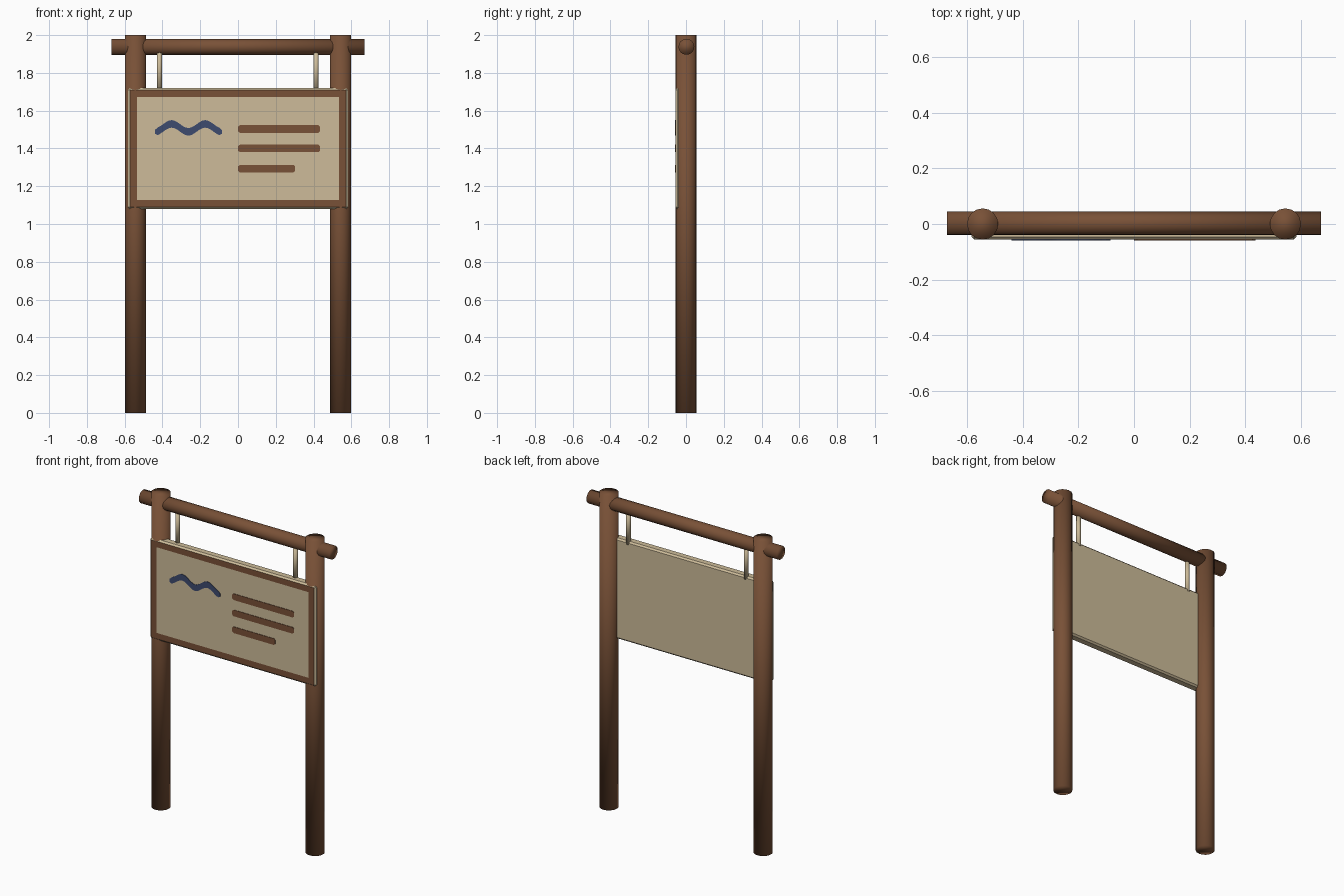
import bpy, bmesh, math
from mathutils import Matrix, Vector

old = bpy.data.objects.get("Cube")
if old:
    bpy.data.objects.remove(old, do_unlink=True)


def material(name, rgb):
    m = bpy.data.materials.new(name)
    m.use_nodes = True
    m.diffuse_color = (*rgb, 1)
    m.node_tree.nodes["Principled BSDF"].inputs["Base Color"].default_value = (*rgb, 1)
    return m


BROWN = material("brown wood", (0.19, 0.082, 0.038))
CREAM = material("cream board", (0.61, 0.50, 0.32))
BLUE = material("dark blue paint", (0.047, 0.069, 0.156))


def finish(bm, name, *mats):
    me = bpy.data.meshes.new(name)
    bmesh.ops.recalc_face_normals(bm, faces=bm.faces)
    bm.to_mesh(me)
    bm.free()
    for m in mats:
        me.materials.append(m)
    ob = bpy.data.objects.new(name, me)
    bpy.context.collection.objects.link(ob)
    return ob


def rod(name, start, end, radius, mat, sides=16):
    """Closed round pole between two points, softly shaded over its ends."""
    a, b = Vector(start), Vector(end)
    turn = (b - a).to_track_quat('Z', 'Y').to_matrix().to_4x4()
    bm = bmesh.new()
    bmesh.ops.create_cone(bm, cap_ends=True, segments=sides, radius1=radius,
                          radius2=radius, depth=(b - a).length,
                          matrix=Matrix.Translation((a + b) / 2) @ turn)
    for f in bm.faces:
        f.smooth = True
    return finish(bm, name, mat)


FRONT = -0.056      # front face of the board


def painted_strip(name, stations, mat, thick=0.003):
    """Thin plate on the board; stations are (x, z, half height)."""
    bm = bmesh.new()
    rows = [[bm.verts.new((x, FRONT - thick, z + s * h)) for s in (-1, 1)]
            for x, z, h in stations]
    for p, q in zip(rows, rows[1:]):
        bm.faces.new((p[0], q[0], q[1], p[1]))
    ext = bmesh.ops.extrude_face_region(bm, geom=bm.faces[:])
    for v in ext["geom"]:
        if isinstance(v, bmesh.types.BMVert):
            v.co.y = FRONT + thick
    return finish(bm, name, mat)


# Posts and crossbeam
for side, x in (("left", 0.543), ("right", -0.543)):
    rod(side + "_post", (x, 0, 0), (x, 0, 2), 0.056, BROWN)
rod("crossbeam", (-0.67, 0.002, 1.938), (0.67, 0.002, 1.938), 0.042, BROWN)

# Hangers between crossbeam and board
for side, x in (("left", 0.413), ("right", -0.416)):
    rod(side + "_hanger", (x, -0.012, 1.70), (x, -0.012, 1.93), 0.014, CREAM, 12)

# Board with chamfered edges and a painted border on the front
bm = bmesh.new()
bmesh.ops.create_cube(bm, size=1)
depth = 0.056
bmesh.ops.scale(bm, vec=(1.166, depth, 0.64), verts=bm.verts)
bmesh.ops.translate(bm, vec=(0, FRONT + depth / 2, 1.40), verts=bm.verts)
bmesh.ops.bevel(bm, geom=bm.edges[:], offset=0.01, segments=1, affect='EDGES')
bm.normal_update()
face = min(bm.faces, key=lambda f: f.normal.y + f.calc_center_median().y)
border = bmesh.ops.inset_region(bm, faces=[face], thickness=0.053)["faces"]
for f in border:
    f.material_index = 1
finish(bm, "notice_board", CREAM, BROWN)

# Three painted lines with rounded ends
for i, (z, end) in enumerate(((1.503, 0.435), (1.40, 0.435), (1.293, 0.303))):
    painted_strip(f"painted_line_{i + 1}",
                  [(0, z, 0.012), (0.01, z, 0.02),
                   (end - 0.01, z, 0.02), (end, z, 0.012)], BROWN)

# Painted wave
steps = 24
wave = []
for i in range(steps + 1):
    t = i / steps
    half = 0.01 if i in (0, steps) else 0.02
    wave.append((-0.44 + 0.355 * t, 1.509 - 0.021 * math.cos(4 * math.pi * t), half))
painted_strip("painted_wave", wave, BLUE)
